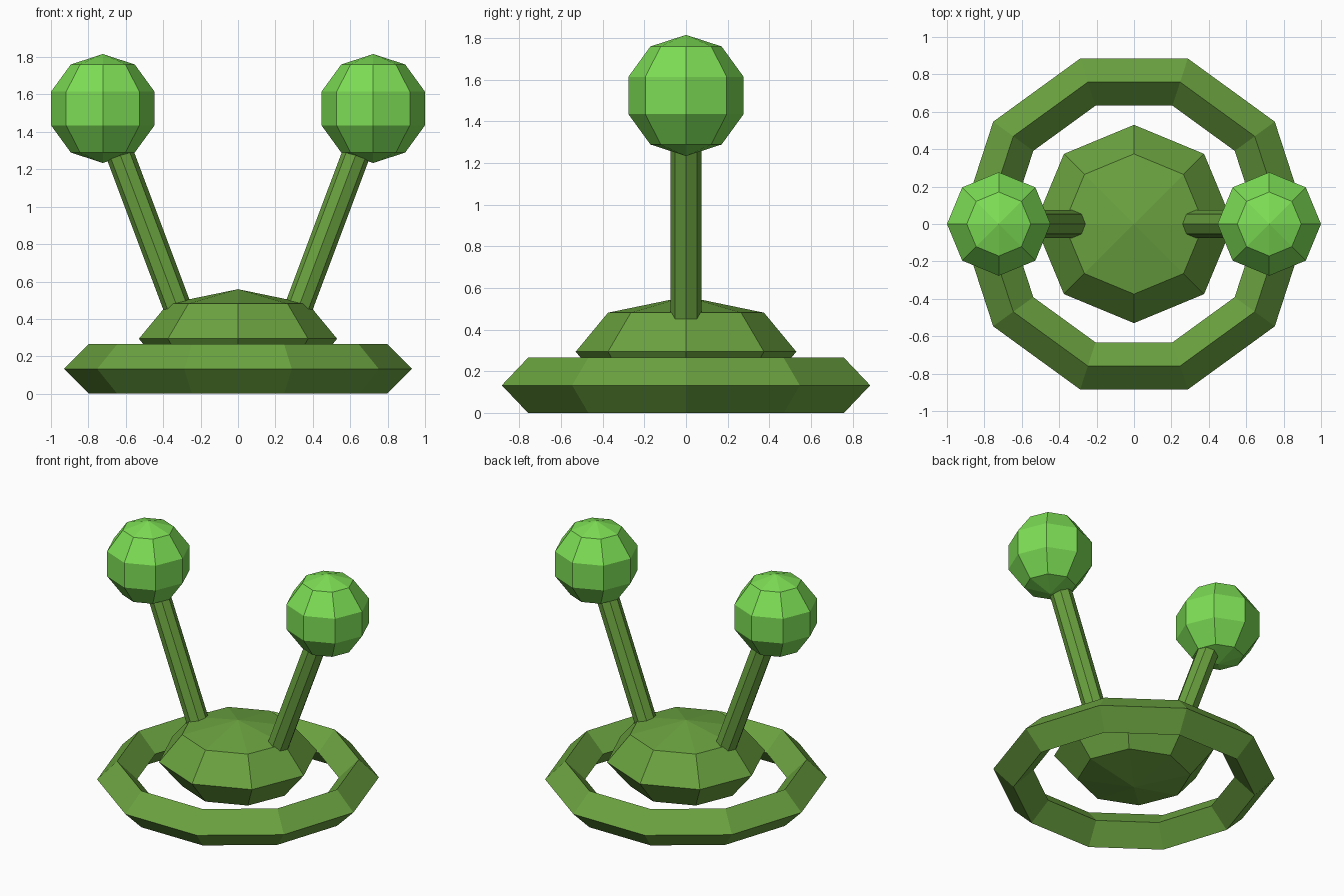
import bpy
from mathutils import Vector

if "Cube" in bpy.data.objects:
    bpy.data.objects.remove(bpy.data.objects["Cube"])


def material(name, rgb):
    m = bpy.data.materials.new(name)
    m.diffuse_color = (*rgb, 1)
    m.use_nodes = True
    m.node_tree.nodes["Principled BSDF"].inputs["Base Color"].default_value = m.diffuse_color
    return m


leaf = material("leaf green", (0.147, 0.367, 0.051))
bright = material("bright green", (0.205, 0.73, 0.09))


def finish(name, mat):
    ob = bpy.context.object
    ob.name = name
    ob.data.materials.append(mat)
    return ob


# Ten-sided ring base with a diamond cross-section
bpy.ops.mesh.primitive_torus_add(major_segments=10, minor_segments=4,
                                 major_radius=0.798, minor_radius=0.1325,
                                 location=(0, 0, 0.1325))
finish("ring_base", leaf)

# Flattened low-poly body in the middle of the ring
bpy.ops.mesh.primitive_uv_sphere_add(segments=8, ring_count=4, radius=0.53,
                                     location=(0, 0, 0.294))
finish("body", leaf).scale.z = 0.5

# Two leaning stalks, each carrying a ball
for side, label in ((-1, "left"), (1, "right")):
    top = Vector((side * 0.723, 0, 1.525))
    foot = Vector((side * 0.312, 0, 0.43))
    axis = (top - foot).normalized()
    tip = top - axis * 0.2
    bpy.ops.mesh.primitive_cylinder_add(vertices=8, radius=0.075,
                                        depth=(tip - foot).length,
                                        location=(foot + tip) / 2,
                                        rotation=(0, side * Vector((0, 0, 1)).angle(axis), 0))
    finish(label + "_stalk", leaf)
    bpy.ops.mesh.primitive_uv_sphere_add(segments=8, ring_count=5, radius=0.291,
                                         location=top)
    finish(label + "_ball", bright)
